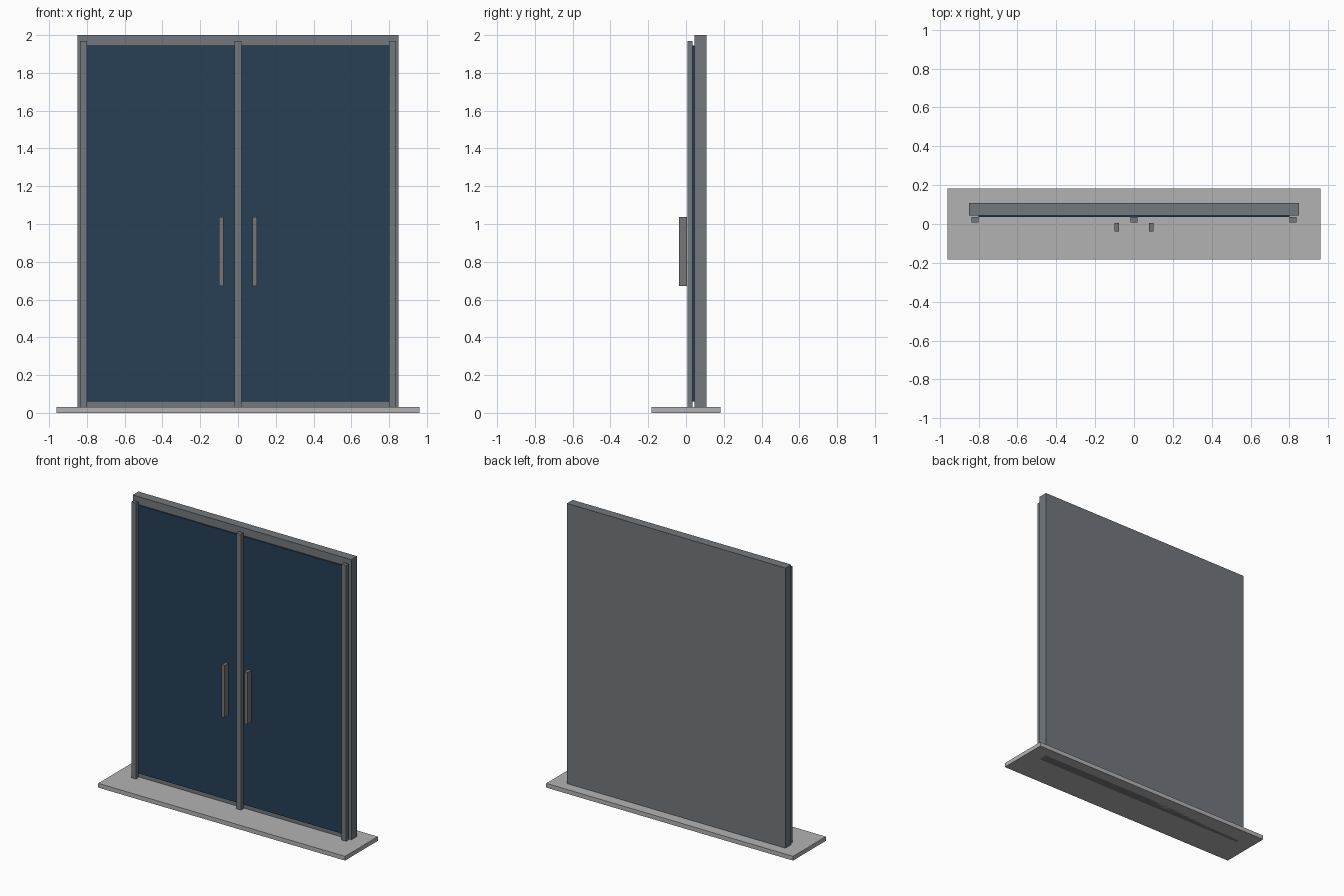
import bpy

if "Cube" in bpy.data.objects:
    bpy.data.objects.remove(bpy.data.objects["Cube"])


def material(name, rgb):
    m = bpy.data.materials.new(name)
    m.diffuse_color = (*rgb, 1)
    m.use_nodes = True
    m.node_tree.nodes["Principled BSDF"].inputs["Base Color"].default_value = m.diffuse_color
    return m


frame_mat = material("frame_grey", (0.17, 0.19, 0.21))
glass_mat = material("dark_blue_glass", (0.02, 0.05, 0.09))
metal_mat = material("handle_grey", (0.18, 0.18, 0.18))
stone_mat = material("step_grey", (0.45, 0.45, 0.45))


def box(name, x, y, z, mat):
    """Box spanning the given (min, max) ranges."""
    spans = (x, y, z)
    bpy.ops.mesh.primitive_cube_add(size=1, location=[(a + b) / 2 for a, b in spans])
    ob = bpy.context.object
    ob.name = name
    ob.scale = [b - a for a, b in spans]
    bpy.ops.object.transform_apply(location=False, rotation=False, scale=True)
    ob.data.materials.append(mat)
    return ob


# Threshold slab and the solid backing frame, which reaches the ground
box("threshold", (-0.96, 0.96), (-0.182, 0.182), (0, 0.03), stone_mat)
box("door_frame", (-0.85, 0.85), (0.045, 0.109), (0, 2.0), frame_mat)

# Centre post between the doors
box("centre_post", (-0.018, 0.018), (0.008, 0.035), (0.03, 1.97), frame_mat)

# Left and right door: glass pane, outer post, pull handle
for side, s in (("left", -1), ("right", 1)):
    def span(a, b):
        return tuple(sorted((s * a, s * b)))

    box(side + "_glass", span(0, 0.80), (0.035, 0.045), (0.06, 1.945), glass_mat)
    box(side + "_post", span(0.80, 0.836), (0.008, 0.035), (0.03, 1.97), frame_mat)
    box(side + "_handle", span(0.077, 0.101), (-0.038, 0.005), (0.672, 1.038), metal_mat)
